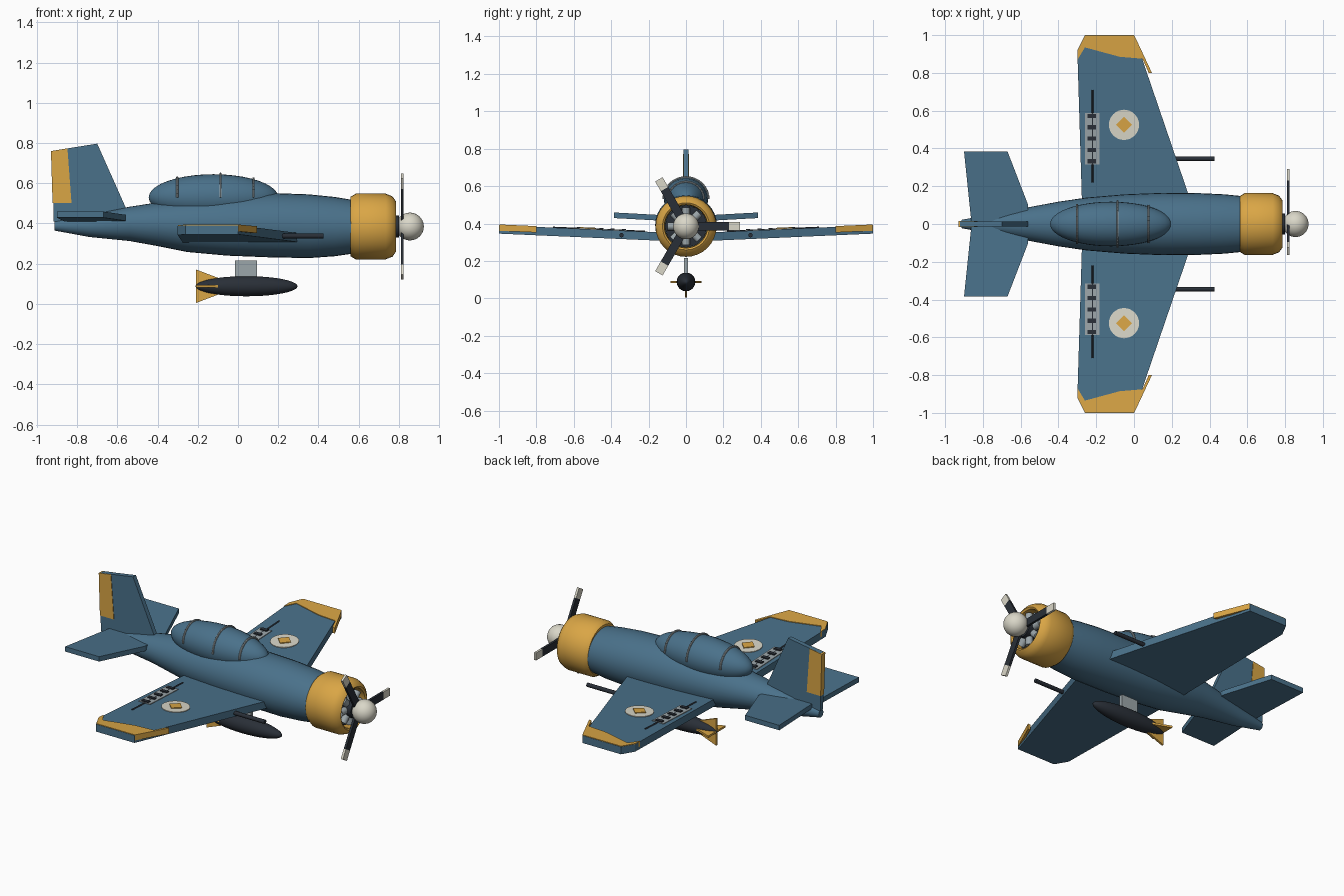
import bpy, bmesh
from math import sin, cos, pi, radians, sqrt
from mathutils import Matrix, Vector

if "Cube" in bpy.data.objects:
    bpy.data.objects.remove(bpy.data.objects["Cube"])


def material(name, rgb):
    m = bpy.data.materials.new(name)
    m.use_nodes = True
    m.diffuse_color = (*rgb, 1)
    bsdf = next(n for n in m.node_tree.nodes if n.type == 'BSDF_PRINCIPLED')
    bsdf.inputs["Base Color"].default_value = (*rgb, 1)
    return m


BLUE = material("sea blue", (0.068, 0.165, 0.255))
YELLOW = material("golden yellow", (0.70, 0.38, 0.06))
CREAM = material("cream", (0.70, 0.68, 0.58))
DARK = material("charcoal", (0.022, 0.028, 0.038))
GREY = material("metal grey", (0.33, 0.38, 0.40))


def finish(name, bm, mat, smooth=False, mirror=False):
    bmesh.ops.recalc_face_normals(bm, faces=bm.faces)
    mesh = bpy.data.meshes.new(name)
    bm.to_mesh(mesh)
    bm.free()
    mesh.materials.append(mat)
    if smooth:
        mesh.polygons.foreach_set("use_smooth", [True] * len(mesh.polygons))
        mesh.set_sharp_from_angle(angle=radians(35))
    ob = bpy.data.objects.new(name, mesh)
    bpy.context.collection.objects.link(ob)
    if mirror:
        mod = ob.modifiers.new("Mirror", 'MIRROR')
        mod.use_axis = (False, True, False)
    return ob


def extrude_between(bm, low, high):
    """Closed solid between two matching outlines."""
    a = [bm.verts.new(p) for p in low]
    b = [bm.verts.new(p) for p in high]
    bm.faces.new(a)
    bm.faces.new(b)
    for i in range(len(a)):
        j = (i + 1) % len(a)
        bm.faces.new((a[i], a[j], b[j], b[i]))


def slab(name, outline, z0, slope, lo, hi, mat, smooth=False):
    """Flat panel seen from above, rising outwards, mirrored across the centreline."""
    bm = bmesh.new()
    extrude_between(bm, [(x, y, z0 + slope * y + lo) for x, y in outline],
                    [(x, y, z0 + slope * y + hi) for x, y in outline])
    return finish(name, bm, mat, smooth, mirror=True)


def upright(name, outline, half, mat):
    """Vertical panel on the centreline."""
    bm = bmesh.new()
    extrude_between(bm, [(x, -half, z) for x, z in outline], [(x, half, z) for x, z in outline])
    return finish(name, bm, mat)


def loft(name, stations, mat, sides=32, closed=False):
    """Elliptical rings (x, centre z, half width, half height) joined along x."""
    bm = bmesh.new()
    rings = []
    for x, zc, w, h in stations:
        rings.append([bm.verts.new((x, w * cos(2 * pi * i / sides), zc + h * sin(2 * pi * i / sides)))
                      for i in range(sides)])
    pairs = list(zip(rings, rings[1:]))
    if closed:
        pairs.append((rings[-1], rings[0]))
    else:
        bm.faces.new(rings[0])
        bm.faces.new(rings[-1])
    for r, s in pairs:
        for i in range(sides):
            j = (i + 1) % sides
            bm.faces.new((r[i], r[j], s[j], s[i]))
    return finish(name, bm, mat, True)


def ellipsoid(name, centre, radii, mat):
    bm = bmesh.new()
    turn = Matrix.Rotation(pi / 2, 4, 'Y')
    bmesh.ops.create_uvsphere(bm, u_segments=32, v_segments=20, radius=1,
                              matrix=Matrix.Translation(centre) @ Matrix.Diagonal((*radii, 1)) @ turn)
    return finish(name, bm, mat, True)


def add_rod(bm, a, b, r, sides=12):
    a, b = Vector(a), Vector(b)
    turn = (b - a).to_track_quat('Z', 'Y').to_matrix().to_4x4()
    bmesh.ops.create_cone(bm, cap_ends=True, segments=sides, radius1=r, radius2=r,
                          depth=(b - a).length, matrix=Matrix.Translation((a + b) / 2) @ turn)


def rod(name, a, b, r, mat, mirror=False):
    bm = bmesh.new()
    add_rod(bm, a, b, r)
    return finish(name, bm, mat, True, mirror)


def box(x0, x1, y0, y1):
    return [(x0, y0), (x1, y0), (x1, y1), (x0, y1)]


AXIS = 0.385  # height of the propeller shaft

# Fuselage: x, bottom, top, half width
body = [(-.913, .365, .413, .022), (-.74, .333, .443, .055), (-.54, .313, .483, .092),
        (-.40, .288, .505, .118), (-.25, .258, .525, .14), (-.05, .24, .543, .157),
        (.15, .232, .552, .165), (.35, .228, .545, .163), (.48, .237, .532, .157),
        (.57, .25, .517, .148)]
loft("fuselage", [(x, (b + t) / 2, w, (t - b) / 2) for x, b, t, w in body], BLUE)

# Cowling, engine, spinner
cowl = [(.56, .148), (.585, .163), (.735, .163), (.768, .15), (.785, .126),
        (.778, .116), (.70, .112), (.56, .112)]
loft("cowling", [(x, AXIS, r, r) for x, r in cowl], YELLOW, closed=True)
rod("engine_backplate", (.60, 0, AXIS), (.73, 0, AXIS), .114, DARK)
rod("engine_hub", (.70, 0, AXIS), (.80, 0, AXIS), .055, DARK)
bm = bmesh.new()
for k in range(8):
    d = Vector((0, cos(k * pi / 4), sin(k * pi / 4)))
    c = Vector((.758, 0, AXIS))
    add_rod(bm, c + d * .03, c + d * .1, .021)
finish("engine_cylinders", bm, GREY, True)
ellipsoid("spinner", (.855, 0, AXIS), (.069, .069, .069), CREAM)

# Propeller: three blades with pale tips
for name, r0, r1, mat in (("propeller_blades", .03, .23, DARK), ("propeller_tips", .23, .29, CREAM)):
    bm = bmesh.new()
    for k in range(3):
        place = (Matrix.Translation((.817, 0, AXIS)) @ Matrix.Rotation(k * 2 * pi / 3, 4, 'X')
                 @ Matrix.Translation((0, (r0 + r1) / 2, 0)) @ Matrix.Diagonal((.014, r1 - r0, .046, 1)))
        bmesh.ops.create_cube(bm, size=1, matrix=place)
    finish(name, bm, mat)

# Canopy and its hoops
CX, CZ, LEN, WID, HGT = -.122, .53, .322, .118, .115
ellipsoid("canopy", (CX, 0, CZ), (LEN, WID, HGT), BLUE)
bm = bmesh.new()
for x in (-.302, -.087, .077):
    s = sqrt(1 - ((x - CX) / LEN) ** 2)
    arc = [Vector((x, (WID * s + .003) * cos(a * pi / 16), CZ + (HGT * s + .003) * sin(a * pi / 16)))
           for a in range(17)]
    for p, q in zip(arc, arc[1:]):
        add_rod(bm, p, q, .006, 8)
finish("canopy_hoops", bm, GREY, True)

# Wings and tip panels
Z0, RISE = .347, .044
slab("wings", [(.342, 0), (0, 1), (-.26, 1), (-.30, .92), (-.272, 0)], Z0, RISE, -.045, 0, BLUE)
slab("wing_tips", [(.095, .80), (.002, .998), (-.259, .998), (-.299, .92), (-.299, .87),
                   (-.26, .935), (-.075, .885), (.045, .875), (.078, .80)], Z0, RISE, -.03, .004, YELLOW)

# Wing markings
MX, MY = -.053, .525
slab("wing_discs", [(MX + .08 * cos(i * pi / 16), MY + .08 * sin(i * pi / 16)) for i in range(32)],
     Z0, RISE, -.002, .004, CREAM)
slab("wing_diamonds", [(MX + .043 * cos(i * pi / 2), MY + .043 * sin(i * pi / 2)) for i in range(4)],
     Z0, RISE, .002, .009, YELLOW)

# Wing vents with slats and a hinge rod
slab("vent_plates", box(-.26, -.183, .315, .588), Z0, RISE, -.002, .004, GREY)
for k in range(5):
    y = .332 + k * .06
    slab(f"vent_slat_{k + 1}", box(-.245, -.20, y - .011, y + .011), Z0, RISE, 0, .010, DARK)
rod("hinge_rods", (-.22, .22, Z0 + RISE * .22), (-.22, .71, Z0 + RISE * .71), .005, DARK, True)

# Wing guns
rod("wing_guns", (.18, .345, .338), (.425, .345, .338), .012, DARK, True)

# Tail
upright("tail_fin", [(-.918, .41), (-.56, .41), (-.56, .483), (-.70, .797), (-.92, .762)], .014, BLUE)
upright("rudder", [(-.922, .503), (-.828, .503), (-.848, .773), (-.93, .76)], .017, YELLOW)
slab("tailplane", [(-.56, 0), (-.56, .10), (-.67, .385), (-.90, .385), (-.86, 0)],
     .438, .055, -.03, 0, BLUE)

# Bomb, fins and pylon
BX, BZ = .042, .088
ellipsoid("bomb", (BX, 0, BZ), (.254, .05, .05), DARK)
upright("bomb_fin_vertical", [(-.208, BZ - .083), (-.10, BZ - .042), (-.10, BZ + .042), (-.208, BZ + .083)],
        .006, YELLOW)
slab("bomb_fins_side", [(-.208, 0), (-.10, 0), (-.10, .042), (-.208, .083)], BZ, 0, -.006, .006, YELLOW)
upright("bomb_pylon", [(-.015, .125), (.095, .125), (.095, .215), (-.015, .215)], .011, GREY)
